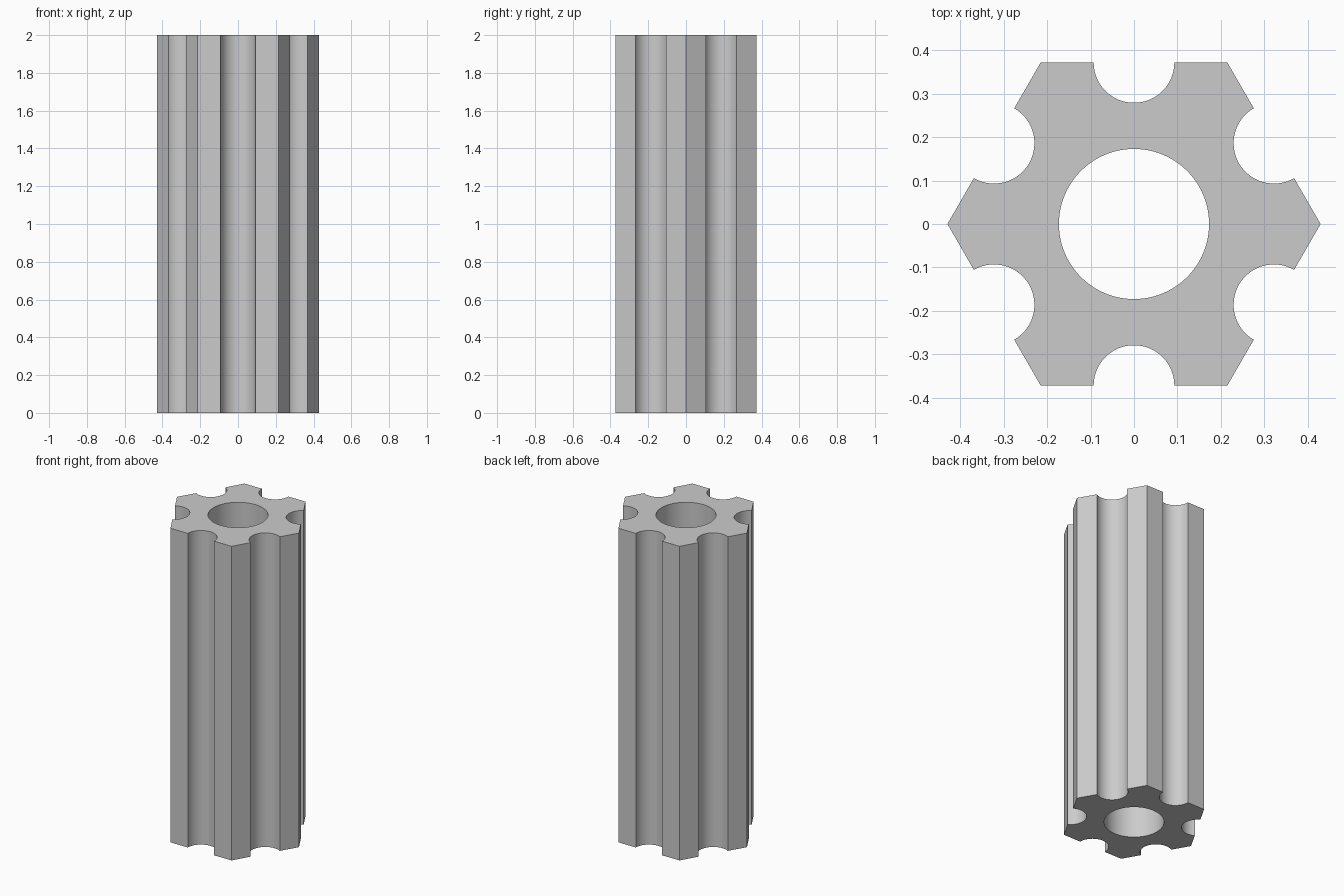
import bpy, bmesh
from math import cos, sin, pi, radians
from mathutils import Vector, Matrix

if "Cube" in bpy.data.objects:
    bpy.data.objects.remove(bpy.data.objects["Cube"], do_unlink=True)

HEIGHT = 2.0
CORNER = 0.43                    # centre to hexagon corner
APOTHEM = CORNER * cos(pi / 6)   # centre to hexagon flat
GROOVE = 0.093
BORE = 0.173
GROOVE_STEPS, BORE_STEPS = 32, 96

grey = bpy.data.materials.new("plain grey")
grey.use_nodes = True
colour = (0.6, 0.6, 0.6, 1)
grey.diffuse_color = colour
grey.node_tree.nodes["Principled BSDF"].inputs["Base Color"].default_value = colour


def add_loop(bm, points):
    verts = [bm.verts.new(p) for p in points]
    return [bm.edges.new((a, b)) for a, b in zip(verts, verts[1:] + verts[:1])]


# One sixth of the outline: a corner, then the half-round groove in the flat
sector = [Vector((CORNER * cos(pi / 3), APOTHEM, 0))]
for i in range(GROOVE_STEPS + 1):
    a = pi * i / GROOVE_STEPS
    sector.append(Vector((GROOVE * cos(a), APOTHEM - GROOVE * sin(a), 0)))
outline = [Matrix.Rotation(k * pi / 3, 3, 'Z') @ p for k in range(6) for p in sector]
bore = [Vector((BORE * cos(2 * pi * i / BORE_STEPS), BORE * sin(2 * pi * i / BORE_STEPS), 0))
        for i in range(BORE_STEPS)]

# Fill the section between outline and bore, then extrude it upwards
bm = bmesh.new()
edges = add_loop(bm, outline) + add_loop(bm, bore)
bmesh.ops.triangle_fill(bm, edges=edges, use_beauty=True, normal=(0, 0, 1))
result = bmesh.ops.extrude_face_region(bm, geom=bm.faces[:], use_keep_orig=True)
top = [g for g in result["geom"] if isinstance(g, bmesh.types.BMVert)]
bmesh.ops.translate(bm, verts=top, vec=(0, 0, HEIGHT))
bmesh.ops.recalc_face_normals(bm, faces=bm.faces[:])

mesh = bpy.data.meshes.new("grooved_hex_column")
bm.to_mesh(mesh)
bm.free()
mesh.materials.append(grey)
column = bpy.data.objects.new("grooved_hex_column", mesh)
bpy.context.collection.objects.link(column)

# Smooth the grooves and bore, keep the corners sharp
bpy.ops.object.select_all(action='DESELECT')
column.select_set(True)
bpy.context.view_layer.objects.active = column
bpy.ops.object.shade_smooth_by_angle(angle=radians(30))
